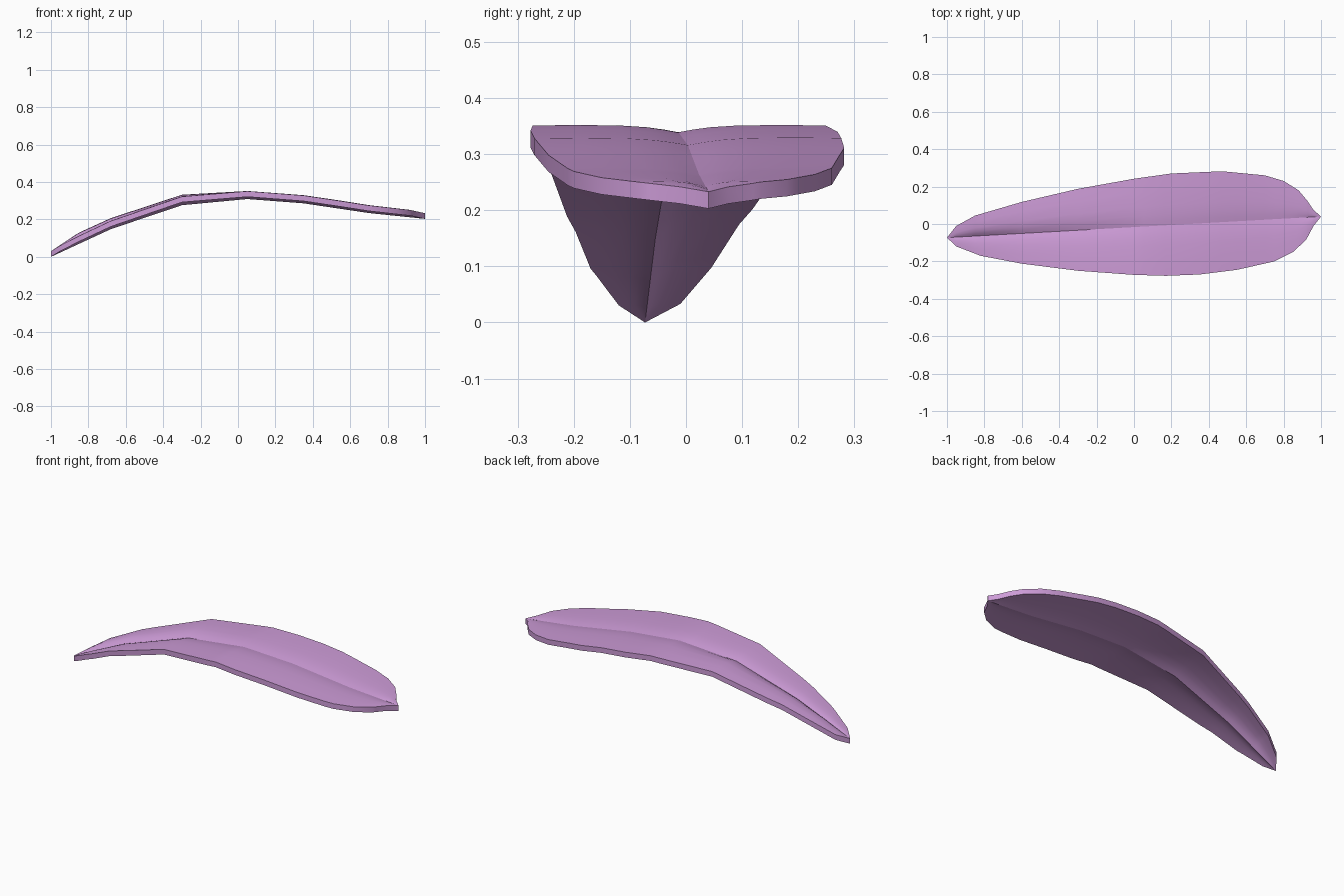
import bpy
import bmesh
from mathutils import Vector

cube = bpy.data.objects.get("Cube")
if cube:
    bpy.data.objects.remove(cube, do_unlink=True)

THICKNESS = 0.03

# Outline of each half, the height of the central crease, and how far the halves rise above it
front_edge = [(-1, -.073), (-.95, -.12), (-.82, -.17), (-.6, -.212), (-.3, -.25), (0, -.272),
              (.17, -.277), (.35, -.27), (.55, -.245), (.75, -.2), (.85, -.15), (.92, -.085),
              (.96, -.01), (1, .04)]
back_edge = [(-1, -.073), (-.95, -.01), (-.85, .045), (-.6, .118), (-.3, .188), (0, .242),
             (.2, .27), (.47, .282), (.7, .26), (.8, .23), (.88, .18), (.93, .12), (.96, .075), (1, .04)]
crease_height = [(-1, .03), (-.68, .178), (-.3, .306), (.05, .339), (.35, .316), (.7, .264), (1, .233)]
front_lift = [(-1, 0), (-.92, .012), (-.3, .016), (.05, .012), (.55, .012), (.92, .009), (1, 0)]
back_lift = [(-1, 0), (-.86, .028), (-.3, .024), (.05, .012), (.55, .013), (.92, .009), (1, 0)]

# Cross-section of one half: fraction of width, fraction of lift
section = [(.1, .4), (.22, .75), (.4, 1), (.7, 1.08), (1, 1)]


def sample(points, x):
    for (x0, v0), (x1, v1) in zip(points, points[1:]):
        if x <= x1:
            return v0 + (v1 - v0) * (x - x0) / (x1 - x0)
    return points[-1][1]


# Upper surface, one row of vertices per station along the length
stations = sorted({x for curve in (front_edge, back_edge, crease_height) for x, _ in curve})
bm = bmesh.new()
rows = []
for x in stations:
    mid = sample([(-1, -.073), (1, .04)], x)
    z = sample(crease_height, x)

    def half(edge, lift):
        y, rise = sample(edge, x), sample(lift, x)
        return [bm.verts.new((x, mid + (y - mid) * t, z + rise * h)) for t, h in section]

    front = half(front_edge, front_lift)
    centre = bm.verts.new((x, mid, z))
    rows.append(front[::-1] + [centre] + half(back_edge, back_lift))

for a, b in zip(rows, rows[1:]):
    for i in range(len(a) - 1):
        bm.faces.new((a[i], b[i], b[i + 1], a[i + 1]))

# The central crease stays sharp
middle = len(section)
for a, b in zip(rows, rows[1:]):
    bm.edges.get((a[middle], b[middle])).smooth = False

# Pinch both tips, then give the sheet its thickness
bmesh.ops.remove_doubles(bm, verts=bm.verts[:], dist=0.0005)
result = bmesh.ops.extrude_face_region(bm, geom=bm.faces[:], use_keep_orig=True)
lower = [g for g in result["geom"] if isinstance(g, bmesh.types.BMVert)]
bmesh.ops.translate(bm, verts=lower, vec=Vector((0, 0, -THICKNESS)))
bmesh.ops.recalc_face_normals(bm, faces=bm.faces[:])

mesh = bpy.data.meshes.new("petal")
bm.to_mesh(mesh)
bm.free()
petal = bpy.data.objects.new("petal", mesh)
bpy.context.collection.objects.link(petal)

# Colour
lilac = bpy.data.materials.new("lilac pink")
lilac.use_nodes = True
colour = (.61, .33, .68, 1)
lilac.diffuse_color = colour
lilac.node_tree.nodes["Principled BSDF"].inputs["Base Color"].default_value = colour
mesh.materials.append(lilac)

# Smooth faces with crisp rim
bpy.ops.object.select_all(action='DESELECT')
petal.select_set(True)
bpy.context.view_layer.objects.active = petal
bpy.ops.object.shade_smooth_by_angle(angle=0.6, keep_sharp_edges=True)
